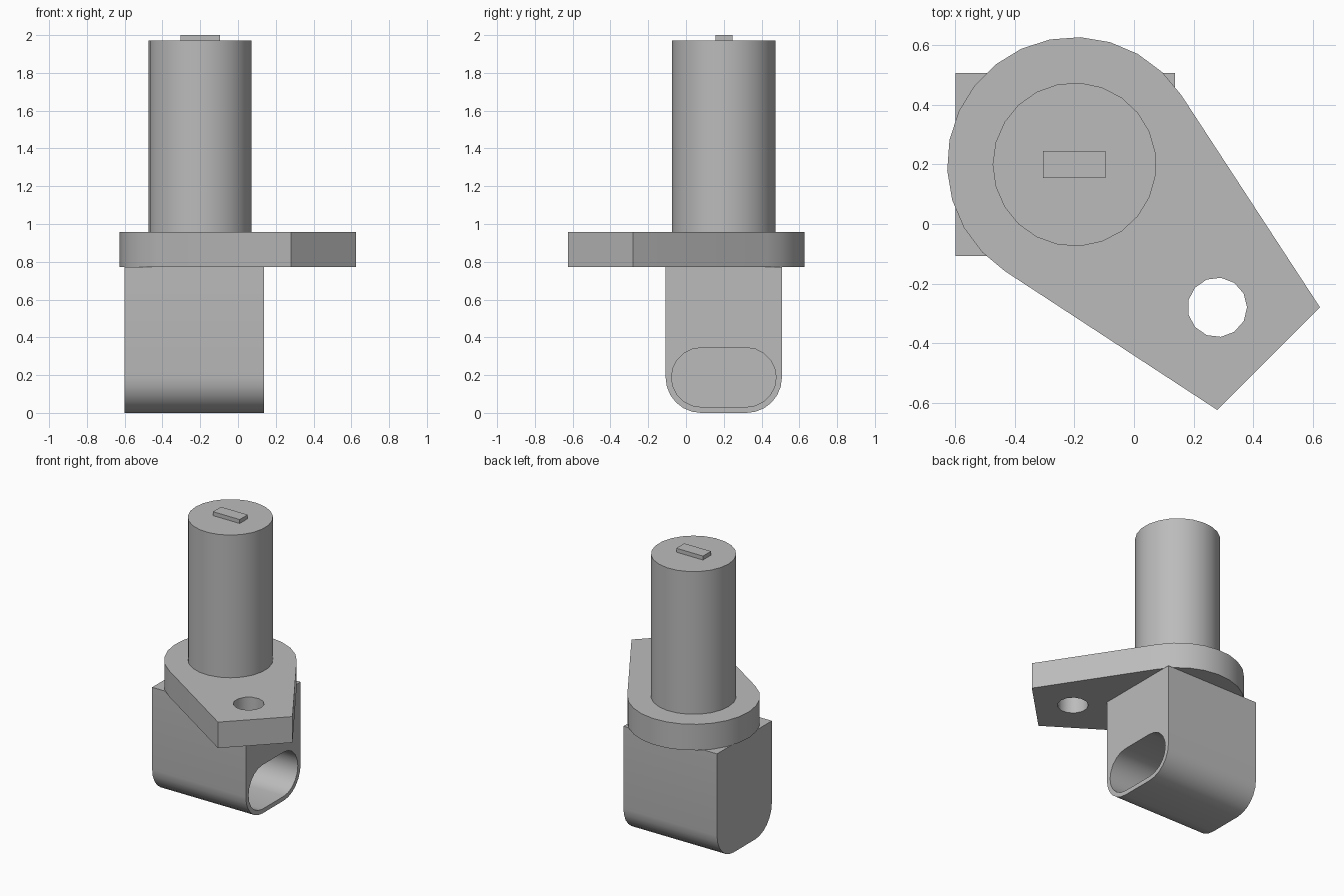
import bpy
import bmesh
from math import cos, sin, radians
from mathutils import Vector

if "Cube" in bpy.data.objects:
    bpy.data.objects.remove(bpy.data.objects["Cube"])

grey = bpy.data.materials.new("grey")
grey.use_nodes = True
grey.diffuse_color = (0.5, 0.5, 0.5, 1)
grey.node_tree.nodes["Principled BSDF"].inputs["Base Color"].default_value = grey.diffuse_color

AXIS = (-0.2, 0.2)  # centre of the post


def arc(cx, cy, r, start, end, steps):
    """Points along an arc, both ends included."""
    angles = [radians(start + (end - start) * i / steps) for i in range(steps + 1)]
    return [(cx + r * cos(a), cy + r * sin(a)) for a in angles]


def prism(name, profile, low, high, along_x=False):
    """Extrude a profile in xy along z, or a profile in yz along x."""
    bm = bmesh.new()
    place = (lambda u, v: (low, u, v)) if along_x else (lambda u, v: (u, v, low))
    face = bm.faces.new([bm.verts.new(place(u, v)) for u, v in profile])
    top = bmesh.ops.extrude_face_region(bm, geom=[face])["geom"]
    shift = Vector((high - low, 0, 0)) if along_x else Vector((0, 0, high - low))
    bmesh.ops.translate(bm, vec=shift, verts=[g for g in top if isinstance(g, bmesh.types.BMVert)])
    bmesh.ops.recalc_face_normals(bm, faces=bm.faces[:])
    mesh = bpy.data.meshes.new(name)
    bm.to_mesh(mesh)
    bm.free()
    mesh.materials.append(grey)
    obj = bpy.data.objects.new(name, mesh)
    bpy.context.collection.objects.link(obj)
    return obj


def activate(obj):
    bpy.ops.object.select_all(action="DESELECT")
    obj.select_set(True)
    bpy.context.view_layer.objects.active = obj


def cut(obj, cutter):
    """Subtract the cutter, then discard it."""
    activate(obj)
    mod = obj.modifiers.new("cut", "BOOLEAN")
    mod.operation = "DIFFERENCE"
    mod.solver = "EXACT"
    mod.object = cutter
    bpy.ops.object.modifier_apply(modifier=mod.name)
    bpy.data.objects.remove(cutter)


# Housing: block with a rounded underside and a blind oblong socket on its left
y_front, y_back, z_mid, r_out, r_in = 0.08, 0.32, 0.188, 0.188, 0.157
outline = arc(y_front, z_mid, r_out, 180, 270, 6) + arc(y_back, z_mid, r_out, 270, 360, 6)
outline += [(y_back + r_out, 0.772), (y_front - r_out, 0.772)]
housing = prism("housing", outline, -0.6, 0.137, along_x=True)
slot = arc(y_front, z_mid, r_in, 90, 270, 10) + arc(y_back, z_mid, r_in, -90, 90, 10)
cut(housing, prism("socket_cutter", slot, -0.57, 0.2, along_x=True))

# Flange: round plate drawn out tangentially to a mounting ear with a bolt hole
plate = arc(*AXIS, 0.428, 33, 237, 15) + [(0.28, -0.625), (0.625, -0.28)]
flange = prism("flange", plate, 0.772, 0.957)
cut(flange, prism("bolt_hole_cutter", arc(0.28, -0.28, 0.1, 0, 360, 13)[:-1], 0.7, 1.05))

# Post and the key on its top
post = prism("post", arc(*AXIS, 0.275, 180, 540, 23)[:-1], 0.957, 1.972)
x, y = AXIS
key_profile = [(x + i * 0.105, y + j * 0.045) for i, j in ((-1, -1), (1, -1), (1, 1), (-1, 1))]
key = prism("key", key_profile, 1.972, 2.0)

for obj in (housing, flange, post):
    activate(obj)
    bpy.ops.object.shade_smooth_by_angle(angle=radians(35))
